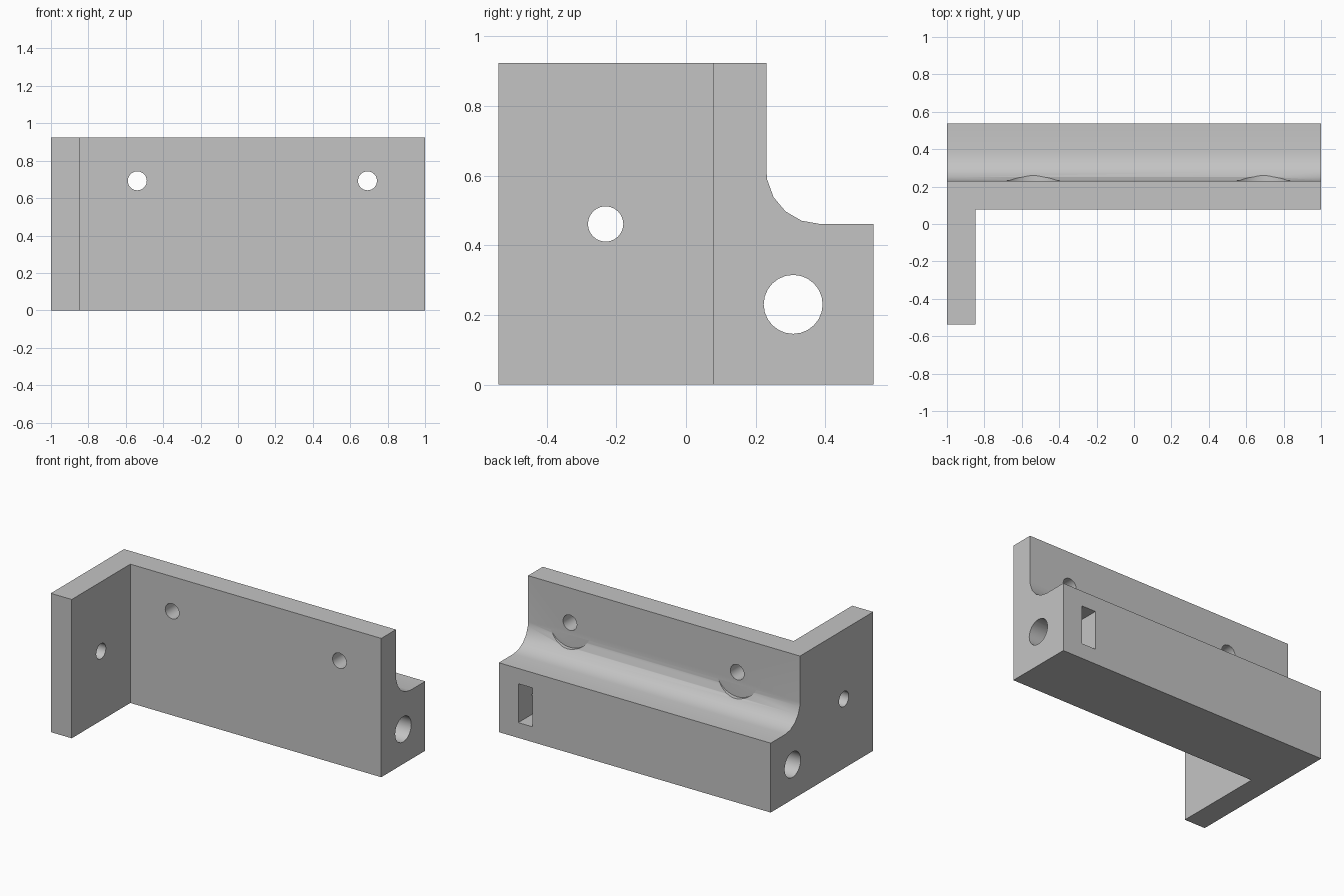
import bpy, bmesh, math
from mathutils import Matrix, Vector

U = 2 / 65  # one design unit; the bracket is 65 units long

cube = bpy.data.objects.get("Cube")
if cube:
    bpy.data.objects.remove(cube, do_unlink=True)

grey = bpy.data.materials.new("plain grey")
grey.use_nodes = True
colour = (0.55, 0.55, 0.55, 1)
grey.diffuse_color = colour
grey.node_tree.nodes["Principled BSDF"].inputs["Base Color"].default_value = colour


def finish(name, bm):
    bmesh.ops.scale(bm, vec=(U, U, U), verts=bm.verts)
    bmesh.ops.recalc_face_normals(bm, faces=bm.faces)
    mesh = bpy.data.meshes.new(name)
    bm.to_mesh(mesh)
    bm.free()
    mesh.materials.append(grey)
    obj = bpy.data.objects.new(name, mesh)
    bpy.context.collection.objects.link(obj)
    return obj


def prism(name, points, direction):
    """Extrude a closed outline along a direction."""
    bm = bmesh.new()
    face = bm.faces.new([bm.verts.new(p) for p in points])
    new = bmesh.ops.extrude_face_region(bm, geom=[face])["geom"]
    bmesh.ops.translate(bm, vec=direction,
                        verts=[v for v in new if isinstance(v, bmesh.types.BMVert)])
    return finish(name, bm)


def cylinder(name, centre, radius, length, axis, sides=24):
    bm = bmesh.new()
    turn = Vector((0, 0, 1)).rotation_difference(Vector(axis)).to_matrix().to_4x4()
    bmesh.ops.create_cone(bm, cap_ends=True, segments=sides, radius1=radius,
                          radius2=radius, depth=length,
                          matrix=Matrix.Translation(centre) @ turn)
    return finish(name, bm)


X, Y = (1, 0, 0), (0, 1, 0)

# L-shaped bracket: long block with an end plate reaching forward
plan = [(-32.5, -17.5), (-27.5, -17.5), (-27.5, 2.5), (32.5, 2.5), (32.5, 17.5), (-32.5, 17.5)]
bracket = prism("bracket", [(x, y, 0) for x, y in plan], (0, 0, 30))

# Step along the back with a rounded inner corner
step = [(40, 15), (40, 40), (7.5, 40)]
for deg in range(190, 271, 20):
    a = math.radians(deg)
    step.append((12.5 + 5 * math.cos(a), 20 + 5 * math.sin(a)))
step[3:3] = [(7.5, 20)]
cutters = [prism("step_cutter", [(-40, y, z) for y, z in step], (80, 0, 0))]

# Wall screw holes with washer clearance in the rounded corner
for x in (-17.5, 22.5):
    cutters.append(cylinder("wall_hole_cutter", (x, 5, 22.5), 1.65, 20, Y))
    cutters.append(cylinder("washer_cutter", (x, 17.51, 22.5), 5.3, 20, Y, 48))

# End plate hole and the long bore through the block
cutters.append(cylinder("plate_hole_cutter", (-30, -7.5, 15), 1.65, 20, X))
cutters.append(cylinder("bore_cutter", (0, 10, 7.5), 2.75, 80, X))

# Nut pocket in the back face
pocket = [(24.4, 3.3), (27.85, 3.3), (27.85, 11.7), (24.4, 11.7)]
cutters.append(prism("pocket_cutter", [(x, 5.6, z) for x, z in pocket], (0, 20, 0)))

# Apply the cuts one by one
bpy.context.view_layer.objects.active = bracket
for cutter in cutters:
    cutter.hide_render = True
    cut = bracket.modifiers.new("cut", "BOOLEAN")
    cut.operation, cut.solver, cut.object = "DIFFERENCE", "EXACT", cutter
    bpy.ops.object.modifier_apply(modifier=cut.name)
    bpy.data.objects.remove(cutter, do_unlink=True)

bpy.ops.object.select_all(action="DESELECT")
bracket.select_set(True)
bpy.ops.object.shade_smooth_by_angle(angle=math.radians(30))
